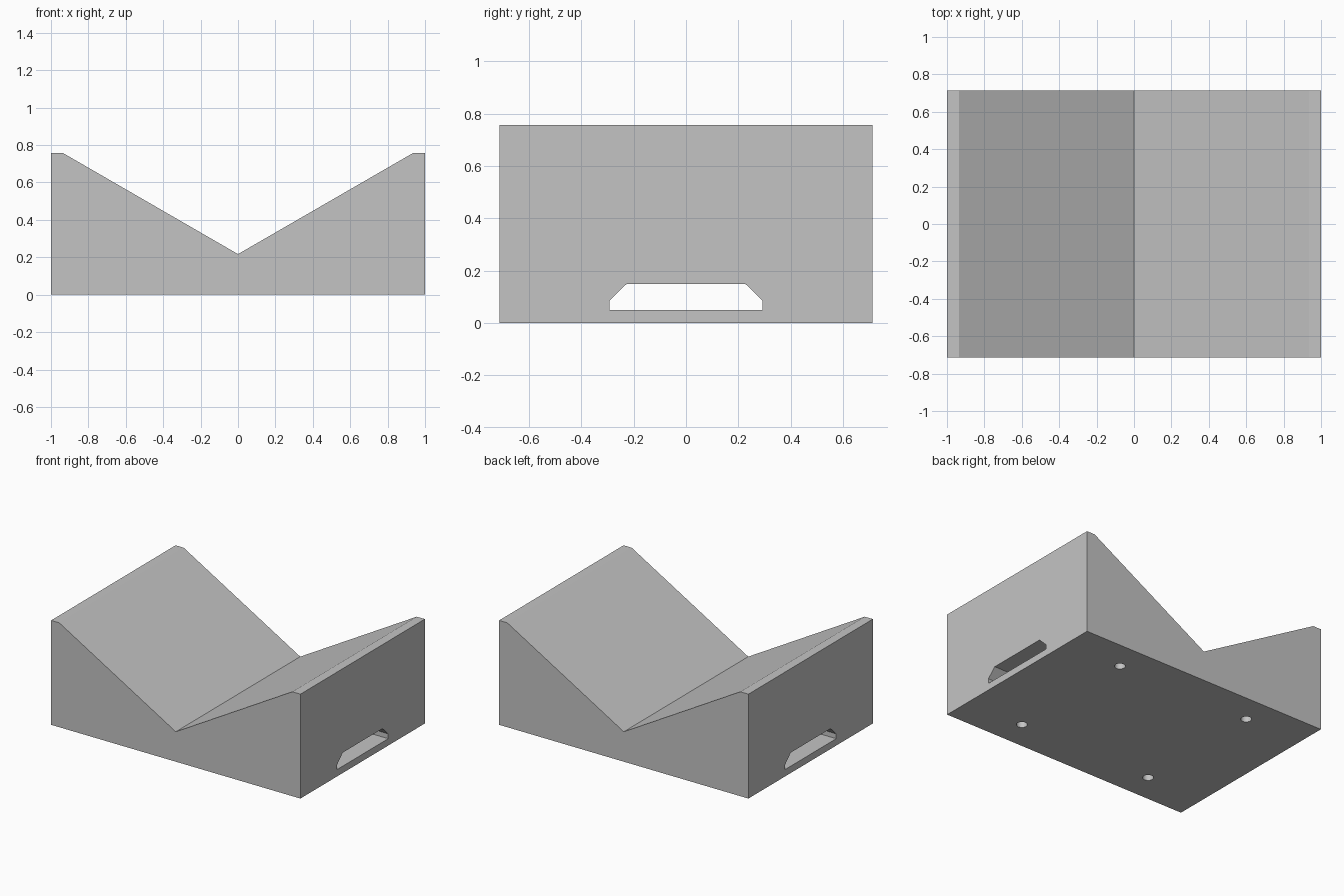
import bpy
import bmesh
from mathutils import Vector

if "Cube" in bpy.data.objects:
    bpy.data.objects.remove(bpy.data.objects["Cube"], do_unlink=True)

HALF_DEPTH = 0.713
HEIGHT = 0.757

grey = bpy.data.materials.new("plain grey")
grey.use_nodes = True
colour = (0.55, 0.55, 0.55, 1)
grey.diffuse_color = colour
grey.node_tree.nodes["Principled BSDF"].inputs["Base Color"].default_value = colour


def prism(name, outline, sweep):
    """Extrude a closed 3D outline along a sweep vector."""
    bm = bmesh.new()
    face = bm.faces.new([bm.verts.new(p) for p in outline])
    result = bmesh.ops.extrude_face_region(bm, geom=[face])
    moved = [g for g in result["geom"] if isinstance(g, bmesh.types.BMVert)]
    bmesh.ops.translate(bm, verts=moved, vec=Vector(sweep))
    bmesh.ops.recalc_face_normals(bm, faces=bm.faces)
    mesh = bpy.data.meshes.new(name)
    bm.to_mesh(mesh)
    bm.free()
    mesh.materials.append(grey)
    obj = bpy.data.objects.new(name, mesh)
    bpy.context.collection.objects.link(obj)
    return obj


def cut(target, cutter):
    """Subtract the cutter from the target, then discard it."""
    cutter.hide_render = True
    mod = target.modifiers.new("cut", "BOOLEAN")
    mod.operation = "DIFFERENCE"
    mod.solver = "EXACT"
    mod.object = cutter
    bpy.context.view_layer.objects.active = target
    bpy.ops.object.modifier_apply(modifier=mod.name)
    bpy.data.objects.remove(cutter, do_unlink=True)


# V-shaped cradle block with narrow flat rims
half = [(1, 0), (1, HEIGHT), (0.935, HEIGHT)]
profile = half + [(0, 0.217)] + [(-x, z) for x, z in reversed(half)]
block = prism("cradle_block", [(x, -HALF_DEPTH, z) for x, z in profile],
              (0, 2 * HALF_DEPTH, 0))

# Strap slot with chamfered upper corners, running side to side
side = [(0.293, 0.05), (0.293, 0.085), (0.228, 0.148)]
slot = side + [(-y, z) for y, z in reversed(side)]
cut(block, prism("slot_cutter", [(-1.1, y, z) for y, z in slot], (2.2, 0, 0)))

# Four blind round holes in the underside
for sx in (-1, 1):
    for sy in (-1, 1):
        bpy.ops.mesh.primitive_cylinder_add(vertices=32, radius=0.036, depth=0.3,
                                            location=(sx * 0.54, sy * 0.5, 0))
        hole = bpy.context.object
        hole.name = "hole_cutter"
        hole.data.materials.append(grey)
        cut(block, hole)

# Smooth hole walls, crisp block edges
bpy.ops.object.select_all(action="DESELECT")
block.select_set(True)
bpy.context.view_layer.objects.active = block
bpy.ops.object.shade_smooth_by_angle(angle=0.4)
